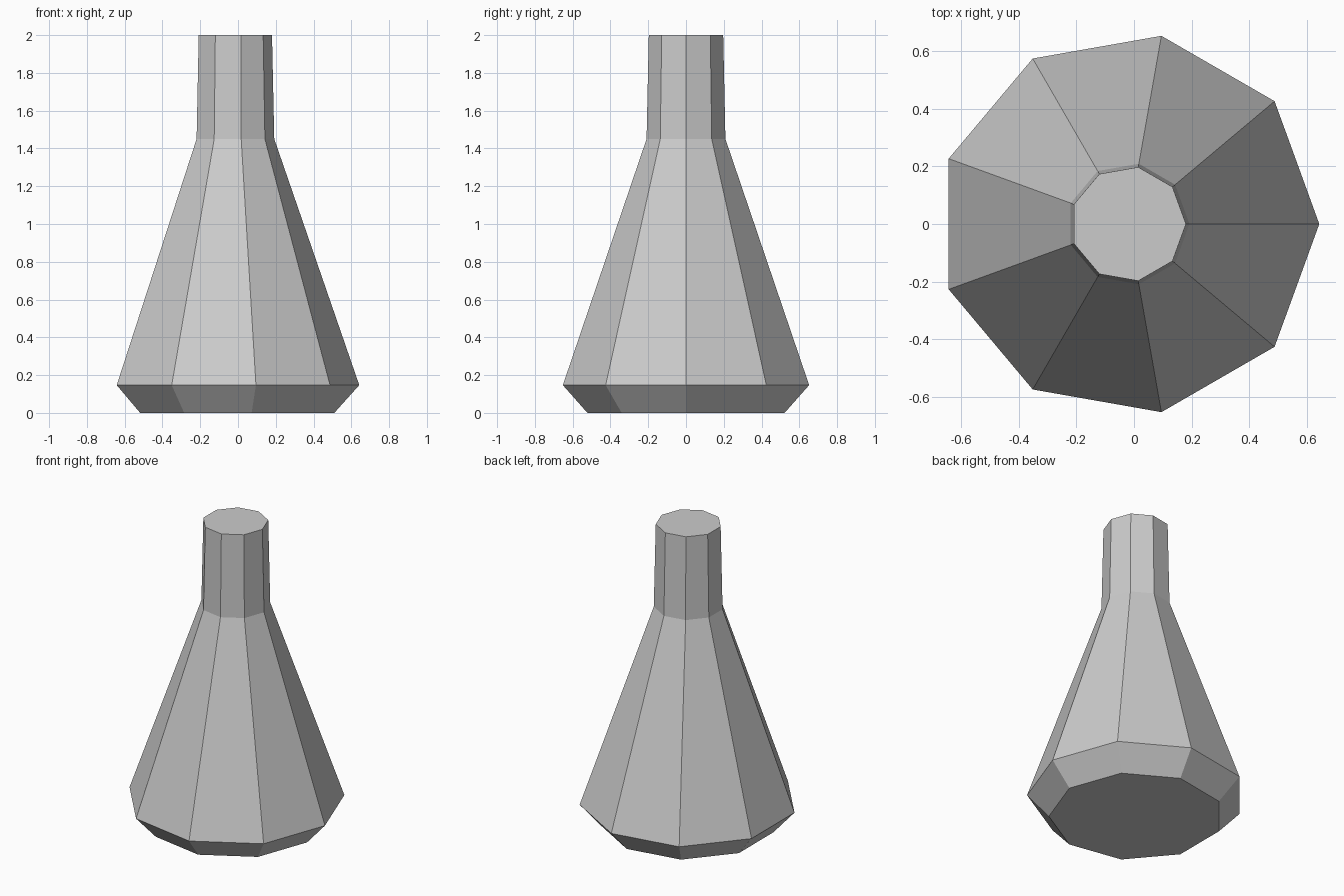
import bpy, bmesh
from math import cos, sin, tau

if "Cube" in bpy.data.objects:
    bpy.data.objects.remove(bpy.data.objects["Cube"])

SIDES = 9
CENTRE_X = -0.02
# (radius, height) rings from base to mouth
PROFILE = [(0.53, 0.0), (0.662, 0.147), (0.212, 1.45), (0.20, 2.0)]

bm = bmesh.new()
rings = [[bm.verts.new((CENTRE_X + r * cos(tau * i / SIDES), r * sin(tau * i / SIDES), z))
          for i in range(SIDES)] for r, z in PROFILE]

# Faceted walls: base chamfer, conical body, neck
for low, high in zip(rings, rings[1:]):
    for i in range(SIDES):
        j = (i + 1) % SIDES
        bm.faces.new((low[i], low[j], high[j], high[i]))

# Flat base and top
bm.faces.new(rings[0][::-1])
bm.faces.new(rings[-1])

mesh = bpy.data.meshes.new("flask")
bm.to_mesh(mesh)
bm.free()
bpy.context.collection.objects.link(bpy.data.objects.new("flask", mesh))
